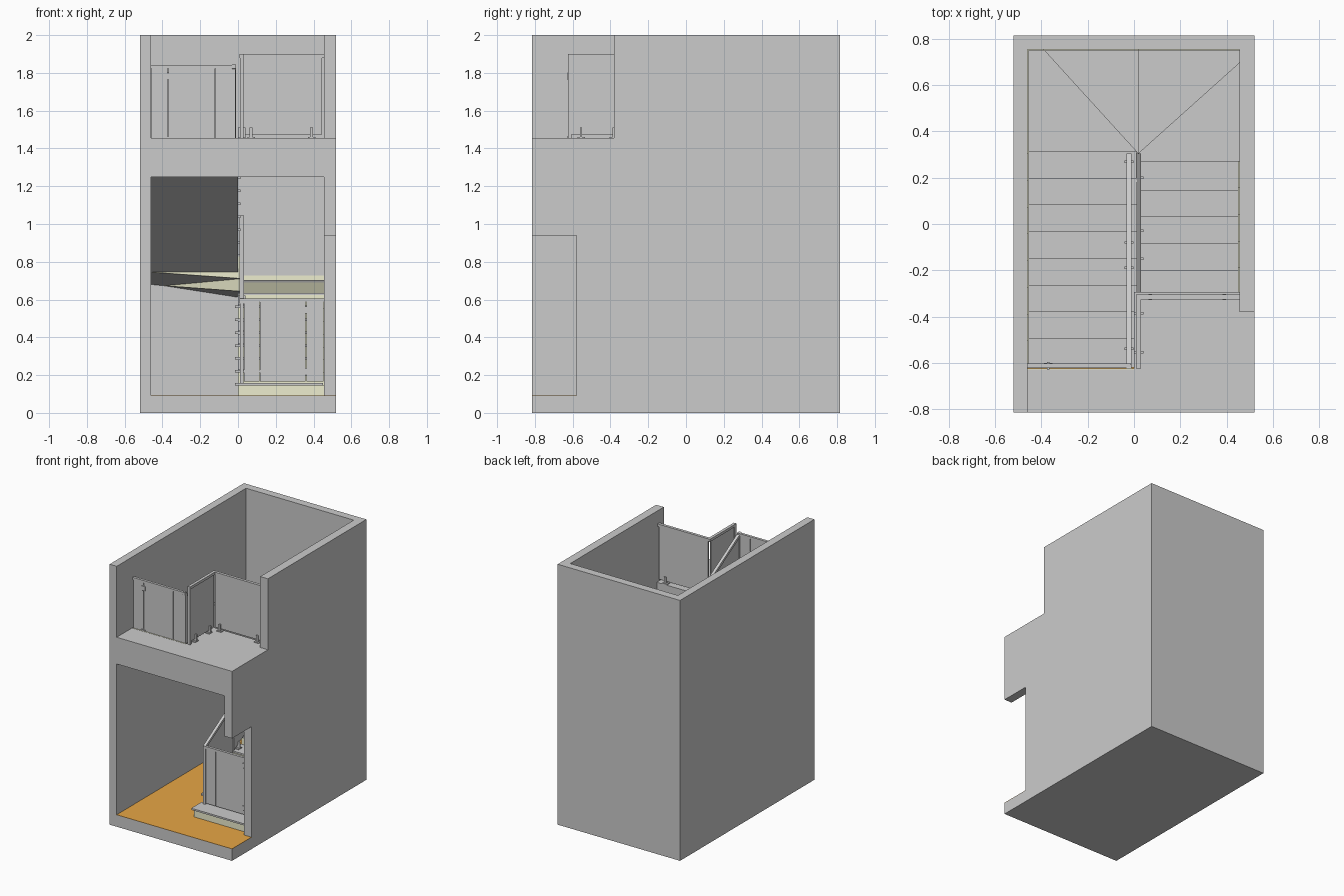
import bpy, bmesh, math

if "Cube" in bpy.data.objects:
    bpy.data.objects.remove(bpy.data.objects["Cube"])

def material(name, col):
    m = bpy.data.materials.new(name)
    m.diffuse_color = (*col, 1)
    m.use_nodes = True
    m.node_tree.nodes["Principled BSDF"].inputs["Base Color"].default_value = m.diffuse_color
    return m

CREAM = material("cream_paint", (0.85, 0.85, 0.62))
GREY = material("plain_grey", (0.8, 0.8, 0.8))
ORANGE = material("orange_floor", (0.8, 0.38, 0.06))

def loft(name, a, b, mats=()):
    """Solid between two matching outlines; a second material goes on the underside."""
    bm = bmesh.new()
    va, vb = [bm.verts.new(p) for p in a], [bm.verts.new(p) for p in b]
    bm.faces.new(va)
    bm.faces.new(vb[::-1])
    n = len(a)
    for i in range(n):
        j = (i + 1) % n
        bm.faces.new((va[j], va[i], vb[i], vb[j]))
    bmesh.ops.recalc_face_normals(bm, faces=bm.faces)
    if len(mats) > 1:
        for f in bm.faces:
            f.normal_update()
            f.material_index = 1 if f.normal.z < -0.2 else 0
    me = bpy.data.meshes.new(name)
    bm.to_mesh(me)
    bm.free()
    for m in mats:
        me.materials.append(m)
    o = bpy.data.objects.new(name, me)
    bpy.context.collection.objects.link(o)
    return o

def box(name, x0, x1, y0, y1, z0, z1, *mats):
    q = [(x0, y0), (x1, y0), (x1, y1), (x0, y1)]
    return loft(name, [(*p, z0) for p in q], [(*p, z1) for p in q], mats)

def side(name, x0, x1, prof, *mats):
    return loft(name, [(x0, *p) for p in prof], [(x1, *p) for p in prof], mats)

XL, XR, YB = -0.46, 0.455, 0.755
FLOOR, UP = 0.09, 1.455
RISE = (UP - FLOOR) / 20
T = 0.013
def top(k):
    return FLOOR + RISE * k

# Building shell
box("left_wall", -0.52, XL, -0.815, 0.815, 0, 2)
box("back_wall", XL, XR, YB, 0.815, 0, 2)
side("right_wall", XR, 0.52, [(0.815, 0), (-0.815, 0), (-0.815, 0.09), (-0.58, 0.09), (-0.58, 0.94),
     (-0.815, 0.94), (-0.815, UP), (-0.38, UP), (-0.38, 2), (0.815, 2)])
box("base_slab", XL, XR, -0.815, YB, 0, FLOOR)
box("floor_covering", XL, XR, -0.815, YB, FLOOR, FLOOR + 0.002, ORANGE)
box("doorway_covering", XR, 0.52, -0.815, -0.58, FLOOR, FLOOR + 0.002, ORANGE)
landing = [(XL, -0.815), (XR, -0.815), (XR, -0.295), (0, -0.295), (0, -0.63), (XL, -0.63)]
loft("upper_floor", [(*p, 1.25) for p in landing], [(*p, UP) for p in landing])
box("top_riser", XL, 0, -0.63, -0.624, 1.375, UP + 0.001, CREAM)

# Lower flight: seven steps rising towards the back
G1, G2 = 0.115, 0.1156
Y1, Y2 = -0.535, 0.305
prof = [(Y1, FLOOR)]
for k in range(1, 8):
    y, z = Y1 + G1 * (k - 1), top(k)
    prof += [(y, z - T), (y + G1, z - T)]
    box("lower_tread", -0.015, XR - 0.004, y - 0.01, y + G1, z - T, z)
prof += [(0.27, 0.473), (-0.376, FLOOR)]
side("lower_flight", 0, XR, prof, CREAM, GREY)

# Winder steps with a spiral underside
N = (0.02, 0.305)
winders = [[(0, 0.27), (XR, 0.27), (XR, 0.695), N, (0, 0.305)],
           [N, (XR, 0.695), (XR, YB), (0.02, YB)],
           [N, (0.02, YB), (-0.39, YB)],
           [N, (-0.39, YB), (XL, YB), (XL, 0.305)]]
for i, poly in enumerate(winders):
    z = top(8 + i)
    def under(p):
        dx, dy = p[0] - N[0], p[1] - N[1]
        a = (i + 0.5) / 4 if math.hypot(dx, dy) < 0.06 else max(0, math.atan2(dy, dx)) / math.pi
        return 0.473 + 0.272 * a
    loft("winder_body", [(*p, under(p)) for p in poly], [(*p, z - T) for p in poly], (CREAM, GREY))
    loft("winder_tread", [(*p, z - T) for p in poly], [(*p, z) for p in poly])

# Upper flight: eight steps rising towards the front
prof = [(Y2, 0.745)]
for k in range(8):
    y, z = Y2 - G2 * k, top(12 + k)
    prof += [(y, z - T), (y - G2, z - T)]
    box("upper_tread", XL + 0.004, 0.012, y - G2, y + 0.01, z - T, z)
    box("wall_skirt", XL, XL + 0.005, y - G2, y, z - T, z + 0.022, CREAM)
prof += [(-0.62, 1.25), (-0.545, 1.25)]
side("upper_flight", XL, 0, prof, CREAM, GREY)
for x0, x1, k in [(0.02, XR, 9), (-0.39, 0.02, 10), (XL, -0.39, 11)]:
    box("back_skirt", x0, x1, YB - 0.005, YB, top(k) - T, top(k) + 0.022, CREAM)
box("corner_skirt", XL, XL + 0.005, Y2, YB, top(11) - T, top(11) + 0.022, CREAM)

# Glass fittings
def clamp(x, y, z, along_x):
    a, b = (0.008, 0.02) if along_x else (0.02, 0.008)
    box("clamp_base", x - 0.02, x + 0.02, y - 0.02, y + 0.02, z, z + 0.006)
    box("clamp_post", x - a, x + a, y - b / 1.5, y + b / 1.5, z, z + 0.055)

def lower_nose(y):
    return top(1) + RISE / G1 * (y - Y1)
def upper_nose(y):
    return top(12) + RISE / G2 * (Y2 - y)

def sloped(name, x, ya, yb, line, lo, hi, w):
    side(name, x - w, x + w, [(ya, line(ya) + lo), (yb, line(yb) + lo), (yb, line(yb) + hi), (ya, line(ya) + hi)])

# Sloping glass balustrades, handrails and clamps
for tag, x, line, ys, spots in [
        ("lower", 0.02, lower_nose, (-0.43, -0.09, 0.3), [(-0.38, 2), (-0.15, 4), (-0.03, 5), (0.2, 7)]),
        ("upper", -0.022, upper_nose, (-0.615, -0.135, 0.3), [(0.27, 12), (-0.08, 15), (-0.19, 16), (-0.54, 19)])]:
    for ya, yb in zip(ys, ys[1:]):
        sloped(tag + "_glass", x, ya + 0.004, yb - 0.004, line, 0.01, 0.37, 0.005)
    sloped(tag + "_handrail", x, ys[0] - 0.01, ys[-1] + 0.005, line, 0.365, 0.387, 0.011)
    for y, k in spots:
        clamp(x, y, top(k), False)

# Glass gates at the foot and head of the stairs
def gate(tag, x0, x1, y, z0, z1, cuts, hinge_x, post_x):
    xs = [x0, *cuts, x1]
    for a, b in zip(xs, xs[1:]):
        box(tag + "_gate_glass", a + 0.002, b - 0.002, y - 0.005, y + 0.005, z0 + 0.008, z1 - 0.015)
    box(tag + "_gate_rail", x0, x1, y - 0.01, y + 0.01, z1 - 0.018, z1)
    box(tag + "_gate_post", post_x - 0.01, post_x + 0.01, y - 0.01, y + 0.01, z0, z1)
    for z in (z0 + 0.06, z1 - 0.06):
        box(tag + "_gate_hinge", hinge_x - 0.018, hinge_x + 0.018, y - 0.011, y + 0.011, z - 0.016, z + 0.016)
        box(tag + "_hinge_pin", hinge_x - 0.005, hinge_x + 0.005, y - 0.016, y + 0.016, z - 0.02, z + 0.02)

gate("lower", 0.03, XR, -0.43, top(1), 0.605, (0.115, 0.36), 0.36, 0.02)
gate("upper", XL, -0.03, -0.612, top(19), 1.842, (-0.37, -0.12), -0.37, -0.022)

# Landing guard: two glass panels round the stair well
box("landing_glass_front", 0.03, XR - 0.01, -0.32, -0.31, 1.475, 1.885)
box("landing_glass_side", 0.015, 0.025, -0.605, -0.325, 1.475, 1.885)
box("landing_rail_front", 0.03, XR, -0.326, -0.304, 1.88, 1.9)
box("landing_rail_side", 0.009, 0.031, -0.625, -0.304, 1.88, 1.9)
box("landing_post", 0.01, 0.03, -0.625, -0.605, UP, 1.9)
for x in (0.07, 0.39):
    clamp(x, -0.315, UP, True)
for y in (-0.555, -0.385):
    clamp(0.02, y, UP, False)
